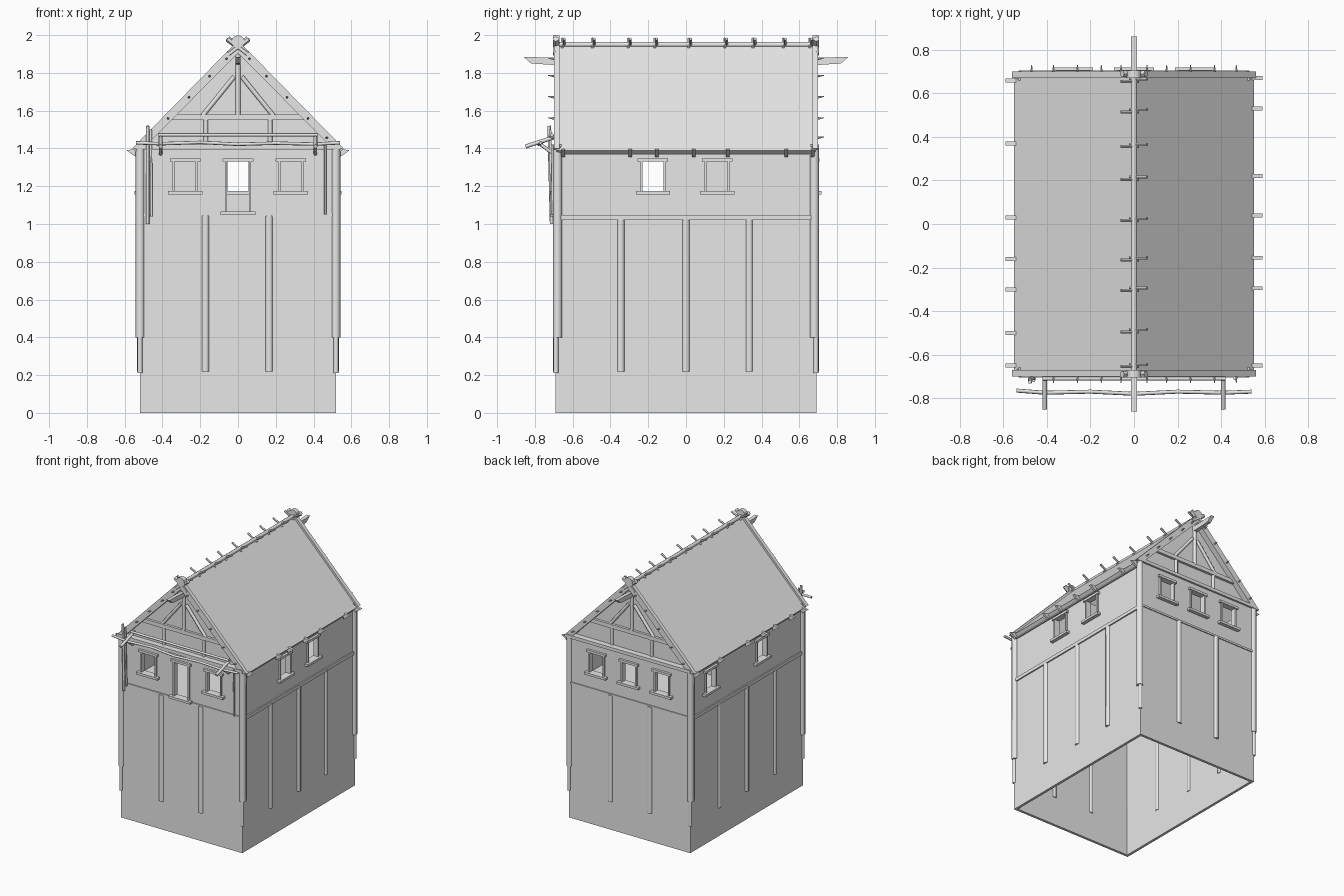
import bpy, bmesh, math
from mathutils import Vector

if "Cube" in bpy.data.objects:
    bpy.data.objects.remove(bpy.data.objects["Cube"])

grey = bpy.data.materials.new("weathered_grey")
grey.diffuse_color = (0.8, 0.8, 0.8, 1)
grey.use_nodes = True
grey.node_tree.nodes["Principled BSDF"].inputs["Base Color"].default_value = grey.diffuse_color


def finish(name, bm):
    me = bpy.data.meshes.new(name)
    bm.to_mesh(me)
    bm.free()
    ob = bpy.data.objects.new(name, me)
    bpy.context.collection.objects.link(ob)
    me.materials.append(grey)
    return ob


def box(name, x0, x1, y0, y1, z0, z1):
    bm = bmesh.new()
    bmesh.ops.create_cube(bm, size=1)
    for v in bm.verts:
        v.co = ((x0 + x1) / 2 + v.co.x * (x1 - x0), (y0 + y1) / 2 + v.co.y * (y1 - y0),
                (z0 + z1) / 2 + v.co.z * (z1 - z0))
    return finish(name, bm)


def pole(name, p, q, r, r2=None, sides=8):
    """Round or tapered timber between two points."""
    p, q = Vector(p), Vector(q)
    bm = bmesh.new()
    bmesh.ops.create_cone(bm, cap_ends=True, segments=sides, radius1=r,
                          radius2=r if r2 is None else r2, depth=(q - p).length)
    rot = (q - p).to_track_quat('Z', 'Y')
    for v in bm.verts:
        v.co = (p + q) / 2 + rot @ v.co
    ob = finish(name, bm)
    if sides > 6:
        bpy.context.view_layer.objects.active = ob
        ob.select_set(True)
        bpy.ops.object.shade_smooth_by_angle(angle=math.radians(50))
        ob.select_set(False)
    return ob


def prism(name, pts, a0, a1, axis='y'):
    """Profile (u, z) extruded along y or x."""
    def put(u, z, a):
        return (u, a, z) if axis == 'y' else (a, u, z)
    bm = bmesh.new()
    f = bm.faces.new([bm.verts.new(put(u, z, a0)) for u, z in pts])
    ext = bmesh.ops.extrude_face_region(bm, geom=[f])
    shift = Vector(put(0, 0, a1 - a0))
    for v in ext['geom']:
        if isinstance(v, bmesh.types.BMVert):
            v.co += shift
    bmesh.ops.recalc_face_normals(bm, faces=bm.faces)
    return finish(name, bm)


def wall(name, half, top, holes, place):
    """Wall panel with open rectangles (u0, u1, z0, z1)."""
    us = sorted({-half, half} | {u for h in holes for u in h[:2]})
    zs = sorted({0, top} | {z for h in holes for z in h[2:]})
    bm = bmesh.new()
    for a, b in zip(us, us[1:]):
        for c, d in zip(zs, zs[1:]):
            u, z = (a + b) / 2, (c + d) / 2
            if not any(h[0] < u < h[1] and h[2] < z < h[3] for h in holes):
                bm.faces.new([bm.verts.new(place(*p)) for p in ((a, c), (b, c), (b, d), (a, d))])
    bmesh.ops.remove_doubles(bm, verts=bm.verts, dist=1e-5)
    ob = finish(name, bm)
    m = ob.modifiers.new("thickness", 'SOLIDIFY')
    m.thickness, m.offset = 0.02, 0


def frame(side, hole):
    """Lintel, sill and jambs round one opening; side = (axis, sign)."""
    u0, u1, z0, z1 = hole
    axis, s = side
    w = 0.69 if axis == 'y' else 0.52
    for part, a, b, c, d, out in (("lintel", u0 - .025, u1 + .025, z1, z1 + .018, .018),
                                  ("sill", u0 - .035, u1 + .035, z0 - .018, z0, .028),
                                  ("jamb", u0 - .012, u0, z0, z1, .012),
                                  ("jamb", u1, u1 + .012, z0, z1, .012)):
        lo, hi = sorted((s * (w - .03), s * (w + out)))
        if axis == 'y':
            box("window_" + part, a, b, lo, hi, c, d)
        else:
            box("window_" + part, lo, hi, a, b, c, d)


# Walls with window and door openings
def win(u):
    return (u - .056, u + .056, 1.175, 1.33)


openings = {('y', -1): [win(-.28), (-.058, .058, 1.065, 1.33), win(.28)],
            ('y', 1): [win(-.28), win(0), win(.28)],
            ('x', 1): [win(-.175), win(.165)],
            ('x', -1): [win(-.175), win(.45)]}
for side, holes in openings.items():
    axis, s = side
    if axis == 'y':
        wall("end_wall", .52, 1.41, holes, lambda u, z, s=s: (u, s * .68, z))
    else:
        wall("side_wall", .69, 1.40, holes, lambda u, z, s=s: (s * .51, u, z))
    for h in holes:
        frame(side, h)

# Upper floor and inner partitions
box("upper_floor", -.51, .51, -.68, .68, 1.02, 1.04)
for s in (-1, 1):
    x0, x1 = sorted((s * .19, s * .5))
    box("inner_partition", x0, x1, -.01, .01, 1.04, 1.4)

# Storey beams
for s in (-1, 1):
    a, b = sorted((s * .51, s * .53))
    box("side_storey_beam", a, b, -.69, .69, 1.022, 1.048)
    box("side_eave_beam", a, b, -.69, .69, 1.365, 1.40)
    a, b = sorted((s * .68, s * .697))
    for x0, x1 in ((-.52, -.09), (.09, .52)) if s < 0 else ((-.52, .52),):
        box("end_storey_beam", x0, x1, a, b, 1.04, 1.055)
    box("end_tie_beam", -.53, .53, *sorted((s * .66, s * .705)), 1.395, 1.42)

# Wall posts and corner posts
for s in (-1, 1):
    for x in (-.172, .165):
        pole("end_post", (x, s * .683, .22), (x, s * .683, 1.045), .021)
    for y in (-.345, 0, .335):
        pole("side_post", (s * .513, y, .22), (s * .513, y, 1.03), .021)
    for t in (-1, 1):
        pole("corner_post", (s * .518, t * .68, .4), (s * .518, t * .68, 1.41), .024)
        pole("corner_post_foot", (s * .519, t * .688, .21), (s * .519, t * .688, .4), .013)

# Roof, gables and bargeboards
prism("roof", [(-.55, 1.39), (0, 1.95), (.55, 1.39), (.53, 1.372), (0, 1.91), (-.53, 1.372)],
      -.685, .685)
for s in (-1, 1):
    prism("gable_wall", [(-.5, 1.40), (.5, 1.40), (0, 1.92)], s * .635, s * .655)
    prism("bargeboard", [(-.56, 1.40), (0, 1.972), (.56, 1.40), (.51, 1.39), (0, 1.905),
                         (-.51, 1.39)], s * .67, s * .7)
    # Gable framing
    y = s * .662
    box("collar_beam", -.35, .35, y - .012, y + .012, 1.55, 1.58)
    pole("king_post", (0, y, 1.57), (0, y, 1.9), .014)
    for t in (-1, 1):
        pole("gable_brace", (t * .02, y, 1.78), (t * .19, y, 1.57), .012)
        pole("gable_stud", (t * .17, y, 1.41), (t * .17, y, 1.56), .012)
        # Crossed bargeboard tips
        pole("crossed_tip", (-t * .055, s * .69, 1.98), (t * .05, s * .69, 1.9), .016, sides=6)
        # Spikes along the bargeboards
        for x in (.06, .15, .26, .37, .47):
            z = 1.935 - x * 1.02
            pole("gable_spike", (t * x, s * .69, z), (t * x, s * .73, z + .005), .008, .002, 6)
    pole("gable_knob", (0, s * .67, 1.965), (0, s * .705, 1.965), .034, sides=12)
    # Ridge horn
    prism("ridge_horn", [(s * .6, 1.875), (s * .70, 1.88), (s * .86, 1.885), (s * .82, 1.85),
                         (s * .70, 1.842), (s * .6, 1.845)], -.014, .014, 'x')

# Ridge pole with crossed pegs
pole("ridge_pole", (0, -.7, 1.95), (0, .7, 1.95), .014)
for y in (-.65, -.49, -.3, -.16, .02, .21, .36, .52, .66):
    for t in (-1, 1):
        pole("ridge_peg", (-t * .02, y + t * .005, 1.935), (t * .06, y + t * .005, 1.98), .008,
             sides=6)

# Eave pegs
for s, ys in ((1, (-.65, -.295, -.155, .04, .22, .53, .67)),
              (-1, (-.65, -.5, -.3, -.16, .03, .37, .66))):
    for y in ys:
        prism("eave_peg", [(s * .53, 1.40), (s * .59, 1.39), (s * .57, 1.375), (s * .54, 1.355)],
              y - .009, y + .009)

# Front awning rail on struts
pts = [(-.54, -.765, 1.43), (-.41, -.775, 1.425), (-.2, -.77, 1.432), (0, -.78, 1.422),
       (.2, -.77, 1.428), (.41, -.775, 1.423), (.54, -.77, 1.43)]
for p, q in zip(pts, pts[1:]):
    pole("awning_rail", p, q, .009)
pole("gable_rail", (-.42, -.71, 1.472), (.42, -.71, 1.472), .009)
for s in (-1, 1):
    pole("awning_strut", (s * .41, -.68, 1.465), (s * .41, -.85, 1.41), .011)
    pole("awning_prop", (s * .41, -.70, 1.37), (s * .41, -.775, 1.425), .009)

# Hanging sticks at the front corner
pole("hanging_stick", (-.478, -.712, 1.0), (-.478, -.725, 1.52), .009)
pole("hanging_stick", (-.458, -.71, 1.04), (-.462, -.72, 1.5), .007)
pole("hanging_stick", (.462, -.705, 1.05), (.462, -.71, 1.42), .006)
